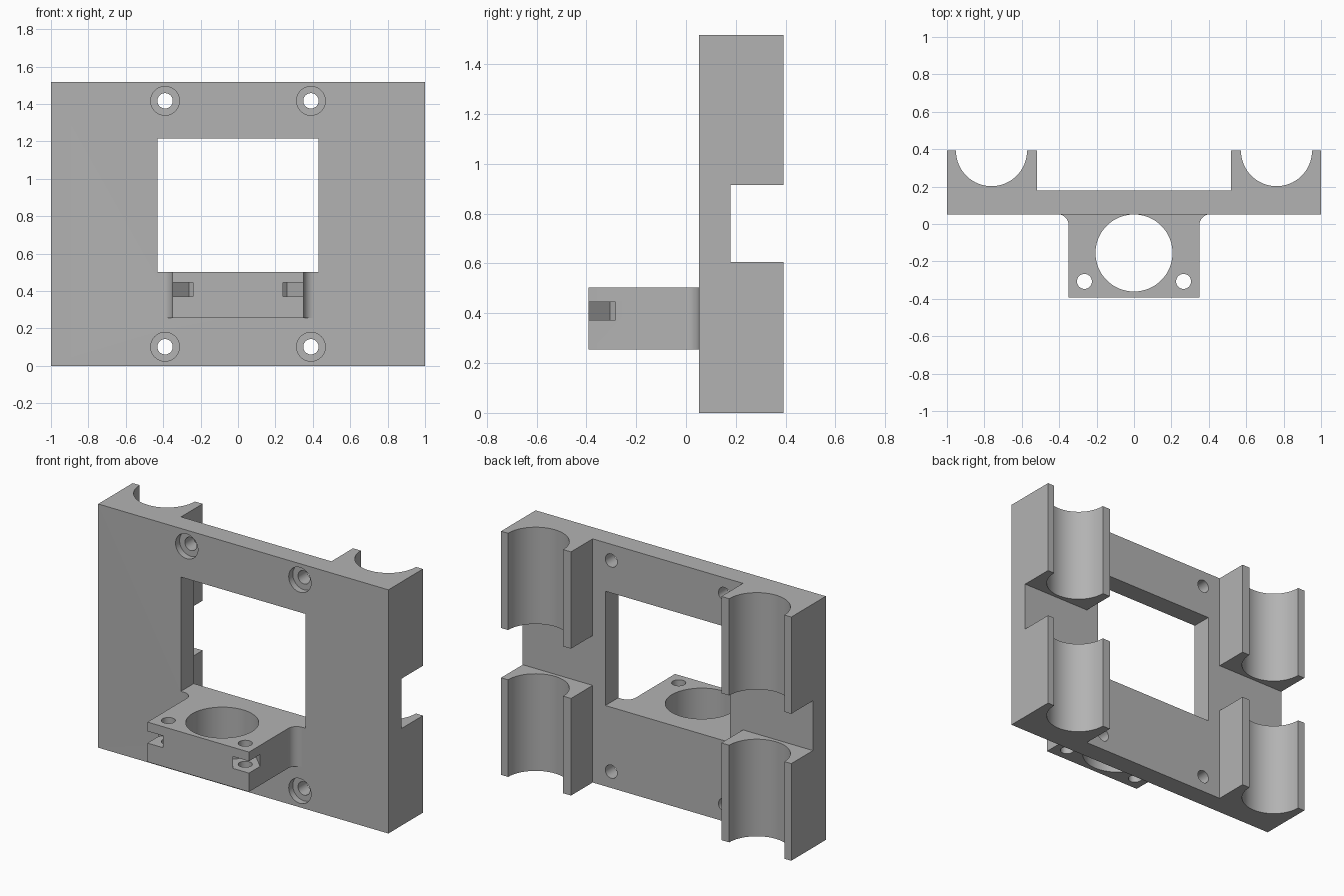
import bpy, bmesh
from math import cos, sin, pi, radians
from mathutils import Matrix, Vector

cube = bpy.data.objects.get("Cube")
if cube:
    bpy.data.objects.remove(cube)

# Overall sizes
HEIGHT = 1.518
BACK, PLATE_FRONT, PLATE_BACK, SHELF_FRONT = 0.392, 0.052, 0.179, -0.392
SHELF_LOW, SHELF_TOP = 0.255, 0.503

grey = bpy.data.materials.new("plain_grey")
grey.use_nodes = True
colour = (0.45, 0.45, 0.45, 1)
grey.diffuse_color = colour
grey.node_tree.nodes["Principled BSDF"].inputs["Base Color"].default_value = colour


def finish(name, bm):
    bmesh.ops.recalc_face_normals(bm, faces=bm.faces)
    mesh = bpy.data.meshes.new(name)
    bm.to_mesh(mesh)
    bm.free()
    mesh.materials.append(grey)
    obj = bpy.data.objects.new(name, mesh)
    bpy.context.collection.objects.link(obj)
    return obj


def prism(name, outline, z0, z1):
    """Extrude an outline drawn in plan."""
    bm = bmesh.new()
    face = bm.faces.new([bm.verts.new((x, y, z0)) for x, y in outline])
    new = bmesh.ops.extrude_face_region(bm, geom=[face])["geom"]
    bmesh.ops.translate(bm, vec=(0, 0, z1 - z0),
                        verts=[v for v in new if isinstance(v, bmesh.types.BMVert)])
    return finish(name, bm)


def box(name, low, high, turn=0, centre=(0, 0, 0)):
    bm = bmesh.new()
    low, high = Vector(low), Vector(high)
    place = (Matrix.Translation(centre) @ Matrix.Rotation(turn, 4, "Z")
             @ Matrix.Translation((low + high) / 2)
             @ Matrix.Diagonal((*(high - low), 1)))
    bmesh.ops.create_cube(bm, size=1, matrix=place)
    return finish(name, bm)


def rod(name, centre, radius, length, along_y=False, segments=48):
    bm = bmesh.new()
    turn = Matrix.Rotation(pi / 2 if along_y else 0, 4, "X")
    bmesh.ops.create_cone(bm, cap_ends=True, segments=segments, radius1=radius,
                          radius2=radius, depth=length,
                          matrix=Matrix.Translation(centre) @ turn)
    return finish(name, bm)


def combine(target, tool, operation="DIFFERENCE"):
    mod = target.modifiers.new(operation.lower(), "BOOLEAN")
    mod.operation, mod.solver, mod.object = operation, "EXACT", tool
    bpy.context.view_layer.objects.active = target
    bpy.ops.object.modifier_apply(modifier=mod.name)
    bpy.data.objects.remove(tool)


def arc(cx, cy, r, start, end, steps):
    angles = [radians(start + (end - start) * i / steps) for i in range(steps + 1)]
    return [(cx + r * cos(a), cy + r * sin(a)) for a in angles]


def mirrored(half):
    return half + [(-x, y) for x, y in reversed(half)]


# Plate with half-round rod channels on its back
half = ([(1, PLATE_FRONT), (1, BACK)] + arc(0.762, BACK, 0.19, 0, -180, 32)
        + [(0.518, BACK), (0.518, PLATE_BACK)])
bracket = prism("mounting_bracket", mirrored(half), 0, HEIGHT)

# Gap between the upper and lower channels
combine(bracket, box("gap", (-1.1, PLATE_BACK, 0.605), (1.1, 0.5, 0.915)))

# Shelf with filleted roots
r = 0.057
half = ([(0.35, SHELF_FRONT)]
        + arc(0.35 + r, PLATE_FRONT - r, r, 180, 90, 10)
        + [(0.35 + r, 0.12)])
combine(bracket, prism("shelf", mirrored(half), SHELF_LOW, SHELF_TOP), "UNION")

# Window above the shelf
combine(bracket, box("window", (-0.43, -0.5, SHELF_TOP), (0.43, 0.5, 1.215)))

# Large round socket in the shelf
combine(bracket, rod("socket", (0, -0.155, 0.38), 0.206, 0.4, segments=80))

for side in (-1, 1):
    # Shelf screw hole and the square nut slot that opens at the corner
    spot = (side * 0.265, -0.307, 0)
    combine(bracket, rod("shelf_hole", (spot[0], spot[1], 0.38), 0.04, 0.4))
    combine(bracket, box("nut_slot", (-0.08, -0.077, 0.372), (0.3, 0.077, 0.446),
                         -pi / 2 + side * pi / 4, spot))
    # Counterbored plate screws
    for z in (0.102, 1.417):
        combine(bracket, rod("screw_hole", (side * 0.39, 0.1, z), 0.041, 0.4, True))
        combine(bracket, rod("counterbore", (side * 0.39, PLATE_FRONT, z), 0.077, 0.08, True))

bpy.ops.object.select_all(action="DESELECT")
bracket.select_set(True)
bpy.context.view_layer.objects.active = bracket
bpy.ops.object.shade_smooth_by_angle(angle=radians(30))
